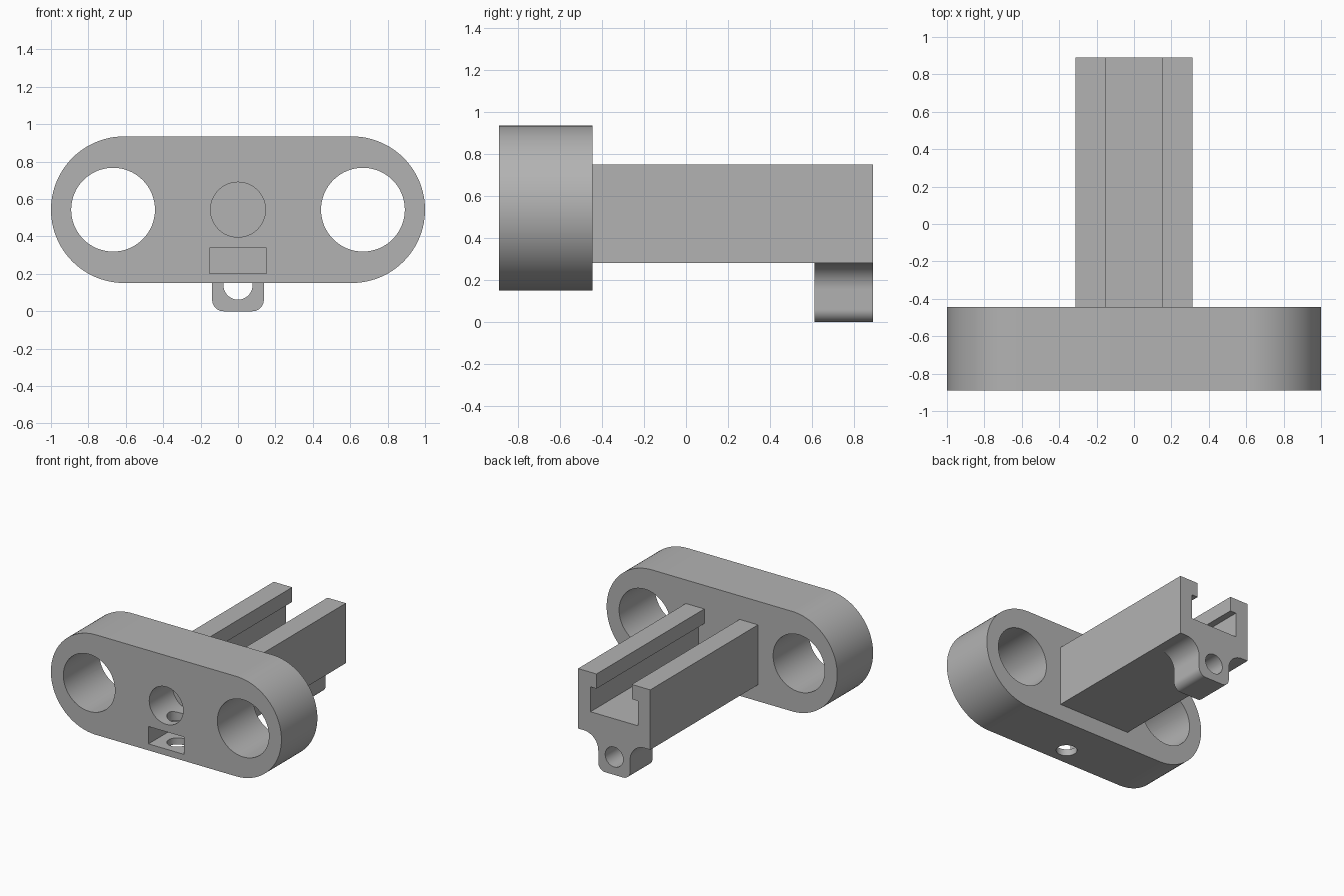
import bpy
import bmesh
from math import pi, sin, cos
from mathutils import Matrix

cube = bpy.data.objects.get("Cube")
if cube:
    bpy.data.objects.remove(cube, do_unlink=True)

grey = bpy.data.materials.new("plain grey")
grey.use_nodes = True
grey.diffuse_color = (0.45, 0.45, 0.45, 1)
grey.node_tree.nodes["Principled BSDF"].inputs["Base Color"].default_value = (0.45, 0.45, 0.45, 1)

FRONT, STEP, BACK = -0.89, -0.445, 0.89
MID_Z = 0.543


def make_object(name, bm):
    bmesh.ops.recalc_face_normals(bm, faces=bm.faces)
    mesh = bpy.data.meshes.new(name)
    bm.to_mesh(mesh)
    bm.free()
    mesh.materials.append(grey)
    obj = bpy.data.objects.new(name, mesh)
    bpy.context.collection.objects.link(obj)
    return obj


def arc(cx, cz, r, start, end, steps):
    """Points on an arc in the XZ plane, angles in units of pi."""
    angles = [pi * (start + (end - start) * i / steps) for i in range(steps + 1)]
    return [(cx + r * cos(a), cz + r * sin(a)) for a in angles]


def mirrored(half):
    """Close a right-hand half outline with its mirror image."""
    return half + [(-x, z) for x, z in reversed(half)]


def extrude(name, outline, y0, y1):
    bm = bmesh.new()
    face = bm.faces.new([bm.verts.new((x, y0, z)) for x, z in outline])
    moved = bmesh.ops.extrude_face_region(bm, geom=[face])["geom"]
    verts = [v for v in moved if isinstance(v, bmesh.types.BMVert)]
    bmesh.ops.translate(bm, verts=verts, vec=(0, y1 - y0, 0))
    return make_object(name, bm)


def bore(name, x, z, r, y0, y1):
    return extrude(name, arc(x, z, r, 0, 2, 64)[:-1], y0, y1)


def cut(obj, cutters):
    """Subtract the cutters, then keep the finished mesh."""
    for cutter in cutters:
        cutter.hide_render = True
        mod = obj.modifiers.new("cut", 'BOOLEAN')
        mod.operation = 'DIFFERENCE'
        mod.solver = 'EXACT'
        mod.object = cutter
    graph = bpy.context.evaluated_depsgraph_get()
    mesh = bpy.data.meshes.new_from_object(obj.evaluated_get(graph))
    obj.modifiers.clear()
    obj.data = mesh
    for cutter in cutters:
        bpy.data.objects.remove(cutter, do_unlink=True)


# Front plate with rounded ends
plate = extrude("front_plate", mirrored(arc(0.608, MID_Z, 0.392, -0.5, 0.5, 48)), FRONT, STEP)

# Plate openings: side holes, blind centre bore, nut slot and screw hole
cutters = [bore("side_hole", s * 0.668, MID_Z, 0.224, -1, -0.3) for s in (-1, 1)]
cutters.append(bore("centre_bore", 0, MID_Z, 0.147, -1, -0.6))
cutters.append(extrude("nut_slot", mirrored([(0.153, 0.202), (0.153, 0.338)]), -1, -0.6))
bm = bmesh.new()
bmesh.ops.create_cone(bm, cap_ends=True, segments=48, radius1=0.075, radius2=0.075,
                      depth=0.4, matrix=Matrix.Translation((0, -0.75, 0.3)))
cutters.append(make_object("screw_hole", bm))
cut(plate, cutters)

# Rail with a lipped channel open at the top
rail = extrude("channel_rail", mirrored([
    (0.313, 0.28), (0.313, 0.75), (0.153, 0.75),
    (0.153, 0.635), (0.205, 0.635), (0.205, 0.44)]), STEP, BACK)

# Lug under the rail end: rounded foot, flared root, through hole
foot = arc(0.078, 0.06, 0.06, -0.5, 0, 12)
root = arc(0.263, 0.155, 0.125, 1, 0.5, 16)
lug = extrude("rear_lug", mirrored(foot + root), 0.61, BACK)
cut(lug, [bore("lug_hole", 0, 0.14, 0.078, 0.5, 1)])

# Smooth curved walls, crisp edges
for obj in bpy.context.view_layer.objects:
    obj.select_set(obj in (plate, rail, lug))
bpy.context.view_layer.objects.active = plate
bpy.ops.object.shade_smooth_by_angle(angle=pi / 6)
